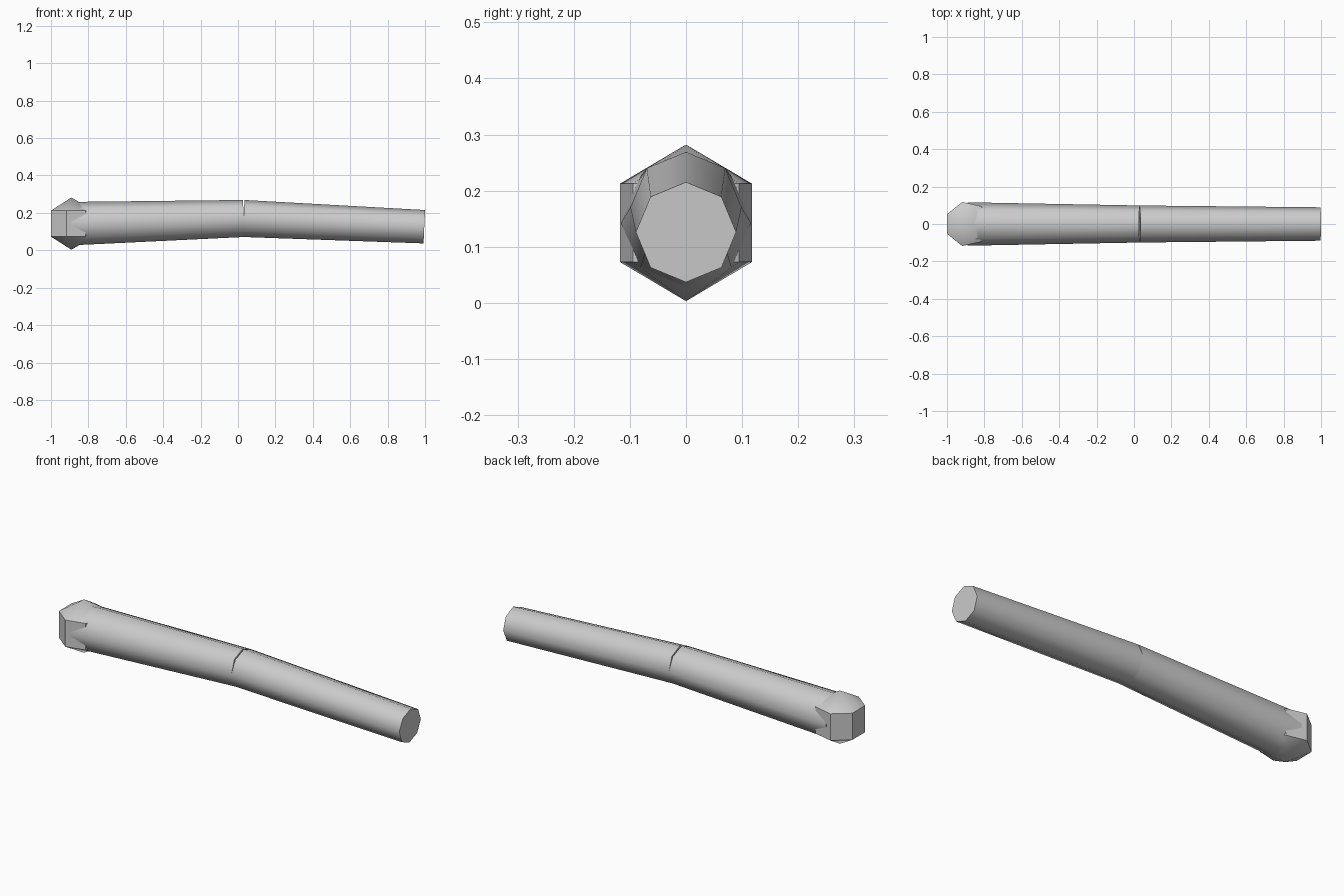
import bpy
import math
from mathutils import Vector, Matrix

if "Cube" in bpy.data.objects:
    bpy.data.objects.remove(bpy.data.objects["Cube"])

grey = bpy.data.materials.new("light_grey")
grey.diffuse_color = (0.6, 0.6, 0.6, 1)
grey.use_nodes = True
grey.node_tree.nodes["Principled BSDF"].inputs["Base Color"].default_value = grey.diffuse_color

KNOB = Vector((-0.891, 0, 0.1425))
BEND = Vector((0.03, 0, 0.17))
TIP = Vector((0.996, 0, 0.126))


def finish(name):
    ob = bpy.context.object
    ob.name = name
    ob.data.materials.append(grey)
    bpy.ops.object.shade_smooth_by_angle(angle=math.radians(48))
    return ob


def limb(name, a, b, r1, r2):
    """Eight-sided tapered rod from a to b, with a corner pointing up."""
    d = b - a
    bpy.ops.mesh.primitive_cone_add(vertices=8, radius1=r1, radius2=r2, depth=d.length)
    ob = finish(name)
    pitch = math.atan2(d.x, d.z)
    ob.matrix_world = Matrix.Translation((a + b) / 2) @ Matrix.Rotation(pitch, 4, 'Y')
    return ob


# Two rods meeting at the bend, leaving a thin wedge open on top
limb("thick_rod", KNOB, BEND, 0.116, 0.099)
limb("thin_rod", BEND, TIP, 0.099, 0.0893)

# Faceted knob: seven-sided, three-ring ball with one corner facing the rod
bpy.ops.mesh.primitive_uv_sphere_add(segments=7, ring_count=3, radius=0.1395)
knob = finish("end_knob")
far = max(knob.data.vertices, key=lambda v: v.co.xy.length)
knob.data.transform(Matrix.Rotation(-math.atan2(far.co.y, far.co.x), 4, 'Z'))
knob.location = KNOB
